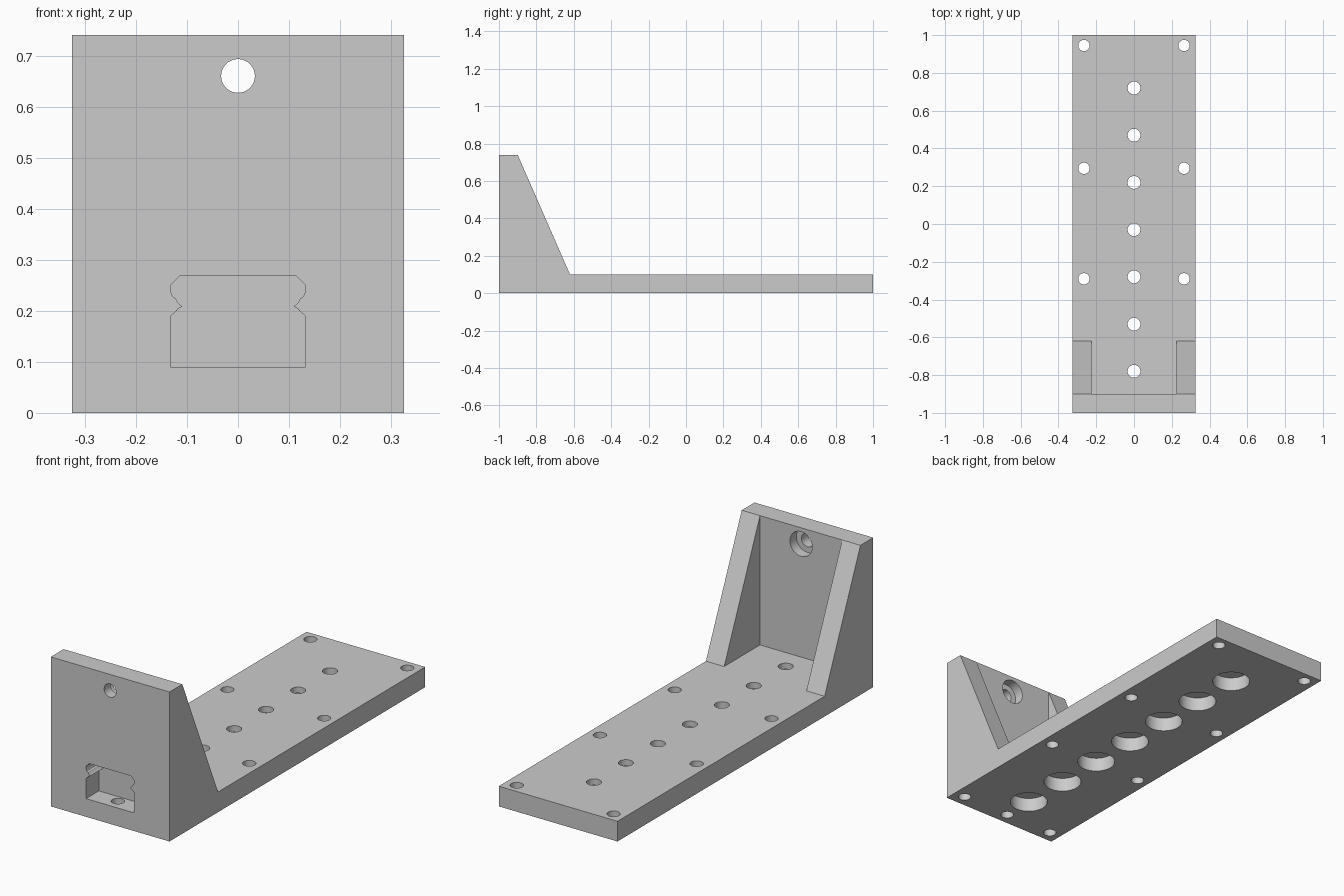
import bpy, bmesh
from math import radians
from mathutils import Matrix, Vector

if "Cube" in bpy.data.objects:
    bpy.data.objects.remove(bpy.data.objects["Cube"], do_unlink=True)

HALF_W = 0.325      # half the plate width
THICK = 0.1         # plate and wall thickness

grey = bpy.data.materials.new("plain grey")
grey.use_nodes = True
colour = (0.6, 0.6, 0.6, 1)
grey.diffuse_color = colour
grey.node_tree.nodes["Principled BSDF"].inputs["Base Color"].default_value = colour


def finish(name, bm):
    bmesh.ops.recalc_face_normals(bm, faces=bm.faces)
    mesh = bpy.data.meshes.new(name)
    bm.to_mesh(mesh)
    bm.free()
    mesh.materials.append(grey)
    obj = bpy.data.objects.new(name, mesh)
    bpy.context.collection.objects.link(obj)
    return obj


def prism(name, points, push):
    """Extrude a closed 3D outline along a vector."""
    bm = bmesh.new()
    face = bm.faces.new([bm.verts.new(p) for p in points])
    new = bmesh.ops.extrude_face_region(bm, geom=[face])["geom"]
    verts = [g for g in new if isinstance(g, bmesh.types.BMVert)]
    bmesh.ops.translate(bm, vec=push, verts=verts)
    return finish(name, bm)


def cylinders(name, rods):
    """Rods given as (start, end, radius), all in one mesh."""
    bm = bmesh.new()
    for start, end, radius in rods:
        a, b = Vector(start), Vector(end)
        turn = (b - a).to_track_quat("Z", "Y").to_matrix().to_4x4()
        bmesh.ops.create_cone(bm, cap_ends=True, segments=48, radius1=radius,
                              radius2=radius, depth=(b - a).length,
                              matrix=Matrix.Translation((a + b) / 2) @ turn)
    return finish(name, bm)


def cut(body, cutter):
    cutter.hide_render = True
    mod = body.modifiers.new(cutter.name, "BOOLEAN")
    mod.operation, mod.solver, mod.object = "DIFFERENCE", "EXACT", cutter
    bpy.context.view_layer.objects.active = body
    bpy.ops.object.modifier_apply(modifier=mod.name)
    bpy.data.objects.remove(cutter, do_unlink=True)


# Bracket body: side profile across the full width
side = [(-1, 0), (1, 0), (1, THICK), (-0.62, THICK), (-0.9, 0.74), (-1, 0.74)]
bracket = prism("angle_bracket", [(-HALF_W, y, z) for y, z in side], (2 * HALF_W, 0, 0))

# Notched window through the upright wall
half = [(0.132, 0.09), (0.132, 0.19), (0.12, 0.2), (0.118, 0.204), (0.109, 0.208),
        (0.118, 0.216), (0.122, 0.224), (0.128, 0.228), (0.132, 0.238),
        (0.132, 0.25), (0.114, 0.268)]
outline = half + [(-x, z) for x, z in reversed(half)]
cut(bracket, prism("window_cutter", [(x, -1.1, z) for x, z in outline], (0, 0.2, 0)))

# Space between the two side gussets
pocket = [(-0.225, -0.9), (0.225, -0.9), (0.225, -0.5), (-0.225, -0.5)]
cut(bracket, prism("pocket_cutter", [(x, y, THICK) for x, y in pocket], (0, 0, 1)))

# Screw holes: centre row, edge pairs, blind holes under the wall, wall hole
centre_row = [0.72 - 0.25 * i for i in range(7)]
holes = [((0, y, -0.1), (0, y, 0.2), 0.034) for y in centre_row]
for y in (0.945, 0.295, -0.29):
    holes += [((x, y, -0.1), (x, y, 0.2), 0.03) for x in (-0.265, 0.265)]
holes += [((x, -0.94, -0.1), (x, -0.94, THICK), 0.03) for x in (-0.265, 0, 0.265)]
holes.append(((0, -1.1, 0.66), (0, -0.8, 0.66), 0.033))
cut(bracket, cylinders("hole_cutter", holes))

# Counterbores: under the centre row and behind the wall hole
bores = [((0, y, -0.1), (0, y, 0.07), 0.088) for y in centre_row]
bores.append(((0, -0.95, 0.66), (0, -0.8, 0.66), 0.061))
cut(bracket, cylinders("counterbore_cutter", bores))

# Smooth bores with sharp edges
bpy.ops.object.select_all(action="DESELECT")
bracket.select_set(True)
bpy.context.view_layer.objects.active = bracket
bpy.ops.object.shade_smooth_by_angle(angle=radians(25))
